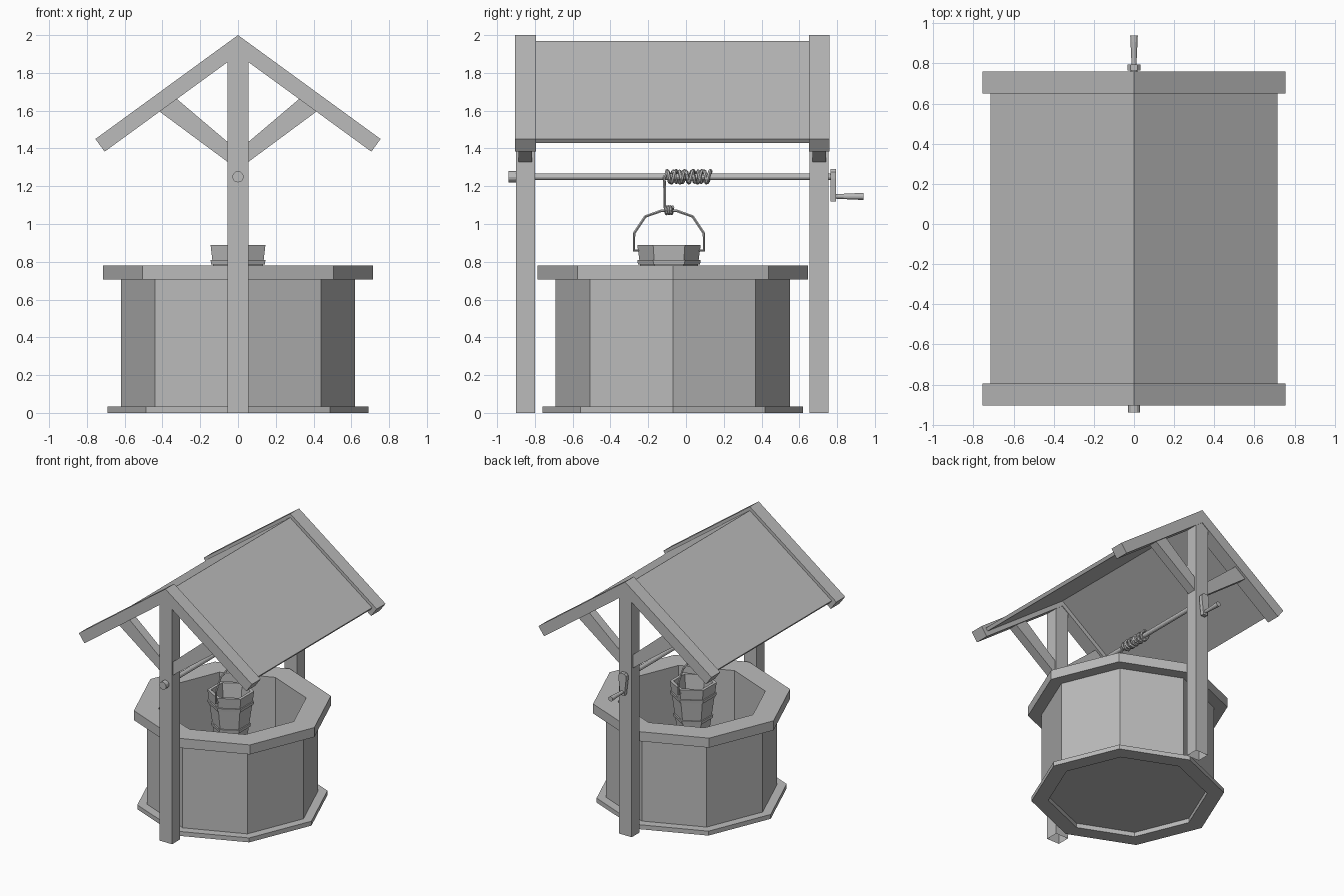
import bpy, bmesh
from math import pi, sin, cos, hypot

if "Cube" in bpy.data.objects:
    bpy.data.objects.remove(bpy.data.objects["Cube"], do_unlink=True)

grey = bpy.data.materials.new("plain_grey")
grey.use_nodes = True
colour = (0.5, 0.5, 0.5, 1)
grey.diffuse_color = colour
grey.node_tree.nodes["Principled BSDF"].inputs["Base Color"].default_value = colour

MID_Y = -0.07      # centre of the well and frame
BUCKET_Y = -0.09
AXLE_Z = 1.25


def finish(name, bm):
    bmesh.ops.recalc_face_normals(bm, faces=bm.faces)
    mesh = bpy.data.meshes.new(name)
    bm.to_mesh(mesh)
    bm.free()
    mesh.materials.append(grey)
    obj = bpy.data.objects.new(name, mesh)
    bpy.context.collection.objects.link(obj)
    return obj


def lathe(name, profile, sides, y, phase=0.0):
    """Closed (radius, z) profile turned into a faceted solid."""
    bm = bmesh.new()
    rings = []
    for i in range(sides):
        a = phase + 2 * pi * i / sides
        rings.append([bm.verts.new((r * cos(a), y + r * sin(a), z)) for r, z in profile])
    n = len(profile)
    for i in range(sides):
        p, q = rings[i], rings[(i + 1) % sides]
        for j in range(n):
            k = (j + 1) % n
            if profile[j][0] or profile[k][0]:
                bm.faces.new((p[j], q[j], q[k], p[k]))
    bmesh.ops.remove_doubles(bm, verts=bm.verts, dist=0.0001)
    return finish(name, bm)


def prism(name, outline, y0, y1, open_bottom=False):
    """(x, z) outline extruded along y."""
    bm = bmesh.new()
    front = [bm.verts.new((x, y0, z)) for x, z in outline]
    back = [bm.verts.new((x, y1, z)) for x, z in outline]
    bm.faces.new(front)
    bm.faces.new(back[::-1])
    for i in range(len(outline)):
        j = (i + 1) % len(outline)
        if not (open_bottom and outline[i][1] == outline[j][1] == 0):
            bm.faces.new((front[i], front[j], back[j], back[i]))
    return finish(name, bm)


def chevron(name, apex, half, eave, thick, y0, y1):
    """Gabled strip with square-cut ends."""
    length = hypot(half, apex - eave)
    c, s = half / length, (apex - eave) / length
    ix, iz = half - thick * s, eave - thick * c
    outline = [(0, apex), (half, eave), (ix, iz), (0, apex - thick / c),
               (-ix, iz), (-half, eave)]
    return prism(name, outline, y0, y1)


def rod(name, y0, y1, z, r0, r1, sides=12):
    """Round bar along y."""
    return lathe_y(name, [(0, y0), (r0, y0), (r1, y1), (0, y1)], z, sides)


def lathe_y(name, profile, z, sides):
    obj = lathe(name, profile, sides, 0)
    for v in obj.data.vertices:
        x, y, h = v.co
        v.co = (x, h, z - y)
    return obj


def tube(name, points, radius):
    """Thin cord or wire following a path."""
    curve = bpy.data.curves.new(name, "CURVE")
    curve.dimensions = "3D"
    curve.bevel_depth = radius
    curve.bevel_resolution = 1
    curve.use_fill_caps = True
    spline = curve.splines.new("POLY")
    spline.points.add(len(points) - 1)
    for p, co in zip(spline.points, points):
        p.co = (*co, 1)
    spline.use_smooth = False
    curve.materials.append(grey)
    obj = bpy.data.objects.new(name, curve)
    bpy.context.collection.objects.link(obj)


def helix(y0, y1, z, radius, turns, steps=10):
    n = int(turns * steps)
    return [(radius * sin(2 * pi * i / steps), y0 + (y1 - y0) * i / n,
             z + radius * cos(2 * pi * i / steps)) for i in range(n + 1)]


# Octagonal well
lathe("well_wall", [(0, 0.035), (0.62, 0.035), (0.62, 0.705), (0.535, 0.705),
                    (0.535, 0.06), (0, 0.06)], 8, MID_Y)
lathe("well_rim", [(0.535, 0.705), (0.715, 0.705), (0.715, 0.78), (0.535, 0.78)], 8, MID_Y)
lathe("well_base", [(0.57, 0), (0.69, 0), (0.69, 0.035), (0.57, 0.035)], 8, MID_Y)

# Posts, rafters and braces at both ends
for end, y in (("front", -0.85), ("back", 0.705)):
    prism(end + "_post", [(-0.055, 0), (0.055, 0), (0.055, 1.86), (0, 1.9), (-0.055, 1.86)],
          y - 0.05, y + 0.05, open_bottom=True)
    chevron(end + "_rafters", 2.0, 0.755, 1.45, 0.083, y - 0.055, y + 0.055)
    for side, s in (("left", 1), ("right", -1)):
        prism(f"{end}_{side}_brace",
              [(0.05 * s, 1.325), (0.415 * s, 1.595), (0.325 * s, 1.663), (0.05 * s, 1.43)],
              y - 0.036, y + 0.036)

# Roof panels
chevron("roof", 1.97, 0.715, 1.45, 0.026, -0.795, 0.65)

# Axle with end knob and crank
rod("axle", -0.92, 0.78, AXLE_Z, 0.018, 0.018)
rod("axle_knob", -0.94, -0.9, AXLE_Z, 0.03, 0.03)
prism("crank_arm", [(-0.018, 1.12), (0.018, 1.12), (0.032, 1.24), (0.032, 1.275),
                    (0.018, 1.292), (-0.018, 1.292), (-0.032, 1.275), (-0.032, 1.24)],
      0.765, 0.795)
rod("crank_grip", 0.79, 0.94, 1.146, 0.012, 0.019)

# Rope wound on the axle, hanging to the bucket
coil = helix(-0.1, 0.13, AXLE_Z, 0.028, 7)
tube("rope_coil", coil, 0.011)
tube("rope_second_layer", helix(0.13, -0.1, AXLE_Z, 0.032, 5), 0.01)
tube("hanging_rope", [coil[0], (0.02, -0.115, 1.245), (0.01, -0.112, 1.16),
                      (0, -0.112, 1.09), (0, -0.095, 1.06)], 0.008)
tube("rope_knot", helix(-0.11, -0.07, 1.073, 0.018, 3, 8), 0.009)

# Hexagonal bucket, hoops and wire handle
lathe("bucket", [(0, 0.5), (0.115, 0.5), (0.168, 0.89), (0.142, 0.89),
                 (0.1, 0.53), (0, 0.53)], 6, BUCKET_Y, pi / 2)
for name, z, r in (("upper_hoop", 0.785, 0.164), ("lower_hoop", 0.61, 0.14)):
    lathe(name, [(r - 0.018, z), (r, z), (r + 0.004, z + 0.025), (r - 0.015, z + 0.025)],
          6, BUCKET_Y, pi / 2)
half = [(0.16, 0.86), (0.185, 0.86), (0.185, 0.95), (0.125, 1.04), (0.04, 1.07)]
tube("bucket_handle", [(0, BUCKET_Y - y, z) for y, z in half]
     + [(0, BUCKET_Y + y, z) for y, z in reversed(half)], 0.008)
